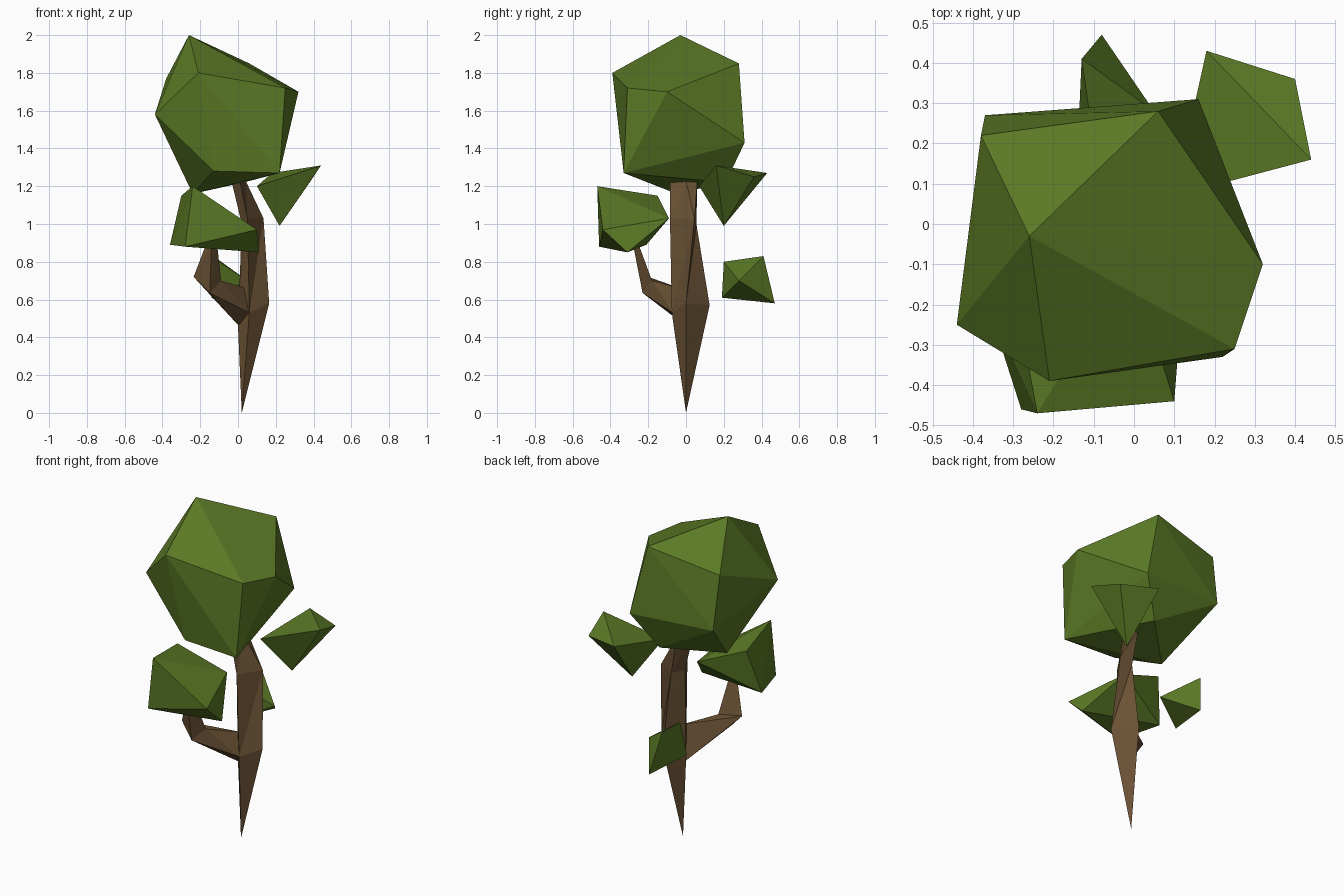
import bpy, bmesh


def material(name, rgb):
    m = bpy.data.materials.new(name)
    m.diffuse_color = (*rgb, 1)
    return m


GREEN = material("leaf green", (0.105, 0.195, 0.019))
BROWN = material("bark brown", (0.145, 0.083, 0.035))


def finish(name, bm, mat):
    bmesh.ops.recalc_face_normals(bm, faces=bm.faces)
    me = bpy.data.meshes.new(name)
    bm.to_mesh(me)
    bm.free()
    me.materials.append(mat)
    ob = bpy.data.objects.new(name, me)
    bpy.context.collection.objects.link(ob)


def clump(name, pts):
    """Faceted leaf mass: convex hull of a few corner points."""
    bm = bmesh.new()
    for p in pts:
        bm.verts.new(p)
    bmesh.ops.convex_hull(bm, input=bm.verts)
    finish(name, bm, GREEN)


def limb(name, rings, tip=None):
    """Faceted wood: rings of corners joined in order, with a pointed tip or end caps."""
    bm = bmesh.new()
    loops = [[bm.verts.new(p) for p in r] for r in rings]
    n = len(loops[0])
    for a, b in zip(loops, loops[1:]):
        for i in range(n):
            j = (i + 1) % n
            bm.faces.new((a[i], a[j], b[j]))
            bm.faces.new((a[i], b[j], b[i]))
    bm.faces.new(loops[-1])
    if tip:
        t = bm.verts.new(tip)
        for i in range(n):
            bm.faces.new((t, loops[0][(i + 1) % n], loops[0][i]))
    else:
        bm.faces.new(loops[0][::-1])
    finish(name, bm, BROWN)


# Trunk: pointed foot, corners ordered front, right, back, left
limb("trunk", [
    [(0.06, -0.075, 0.53), (0.165, 0, 0.58), (0.07, 0.125, 0.57), (0, 0, 0.46)],
    [(0.05, -0.085, 1.03), (0.135, 0.045, 1.03), (0.06, 0.055, 1.0), (0.02, -0.02, 1.0)],
    [(0.01, -0.085, 1.23), (0.04, 0, 1.23), (0.02, 0.06, 1.23), (-0.035, -0.02, 1.23)],
], tip=(0.02, 0, 0))

# Side branch with an elbow, carrying the front clump
limb("branch", [
    [(0.005, 0, 0.46), (0.06, -0.07, 0.53), (0.045, -0.03, 0.66)],
    [(-0.235, -0.2, 0.72), (-0.15, -0.23, 0.635), (-0.09, -0.18, 0.70)],
    [(-0.17, -0.25, 0.89), (-0.14, -0.28, 0.89), (-0.11, -0.25, 0.89)],
])

# Leaf masses
clump("crown", [
    (-0.26, -0.03, 2.0), (-0.38, 0.22, 1.77), (0.06, 0.28, 1.85), (0.32, -0.10, 1.70),
    (-0.21, -0.39, 1.80), (-0.44, -0.25, 1.58), (0.25, -0.31, 1.72), (0.16, 0.31, 1.43),
    (-0.37, 0.27, 1.45), (-0.13, -0.32, 1.28), (0.22, -0.33, 1.27), (-0.24, -0.05, 1.16),
    (0.03, 0.21, 1.22)])
clump("front_clump", [
    (-0.24, -0.47, 1.20), (-0.30, -0.15, 1.15), (-0.36, -0.21, 0.89), (-0.28, -0.46, 0.88),
    (0.10, -0.44, 0.97), (0.11, -0.31, 0.85), (-0.01, -0.09, 1.03)])
clump("right_clump", [
    (0.44, 0.16, 1.31), (0.18, 0.43, 1.27), (0.40, 0.36, 1.25), (0.22, 0.20, 0.99),
    (0.10, 0.07, 1.20)])
clump("back_clump", [
    (-0.08, 0.47, 0.58), (-0.13, 0.41, 0.83), (-0.10, 0.20, 0.80), (-0.14, 0.19, 0.61),
    (0.05, 0.28, 0.70)])
